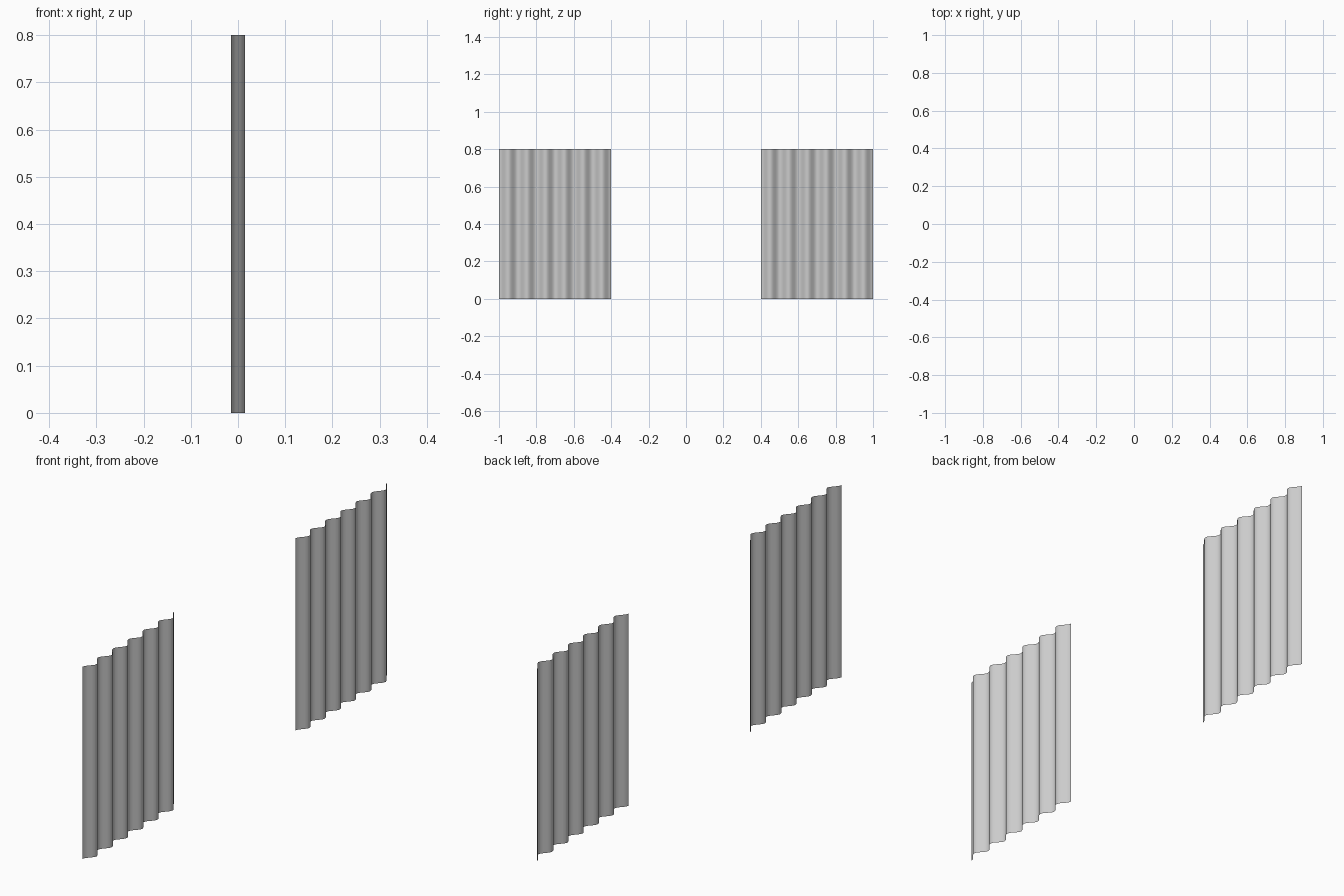
import bpy, bmesh, math

if "Cube" in bpy.data.objects:
    bpy.data.objects.remove(bpy.data.objects["Cube"])

WIDTH, HEIGHT, DEPTH, FOLDS, STEPS = 0.6, 0.8, 0.015, 6, 10


def curtain(name, y_start):
    """Thin pleated sheet: a wave profile along y, extruded upwards."""
    bm = bmesh.new()
    n = FOLDS * STEPS
    profile = [bm.verts.new((-DEPTH * math.cos(2 * math.pi * i / STEPS),
                             y_start + WIDTH * i / n, 0)) for i in range(n + 1)]
    edges = [bm.edges.new(pair) for pair in zip(profile, profile[1:])]
    result = bmesh.ops.extrude_edge_only(bm, edges=edges)
    top = [v for v in result["geom"] if isinstance(v, bmesh.types.BMVert)]
    bmesh.ops.translate(bm, verts=top, vec=(0, 0, HEIGHT))
    # Pleats face +x
    bm.normal_update()
    bmesh.ops.reverse_faces(bm, faces=[f for f in bm.faces if f.normal.x < 0])
    for f in bm.faces:
        f.smooth = True
    mesh = bpy.data.meshes.new(name)
    bm.to_mesh(mesh)
    bm.free()
    obj = bpy.data.objects.new(name, mesh)
    bpy.context.collection.objects.link(obj)
    return obj


# Pair of drawn curtains with an open gap between them
curtain("left_curtain", -1.0)
curtain("right_curtain", 0.4)
